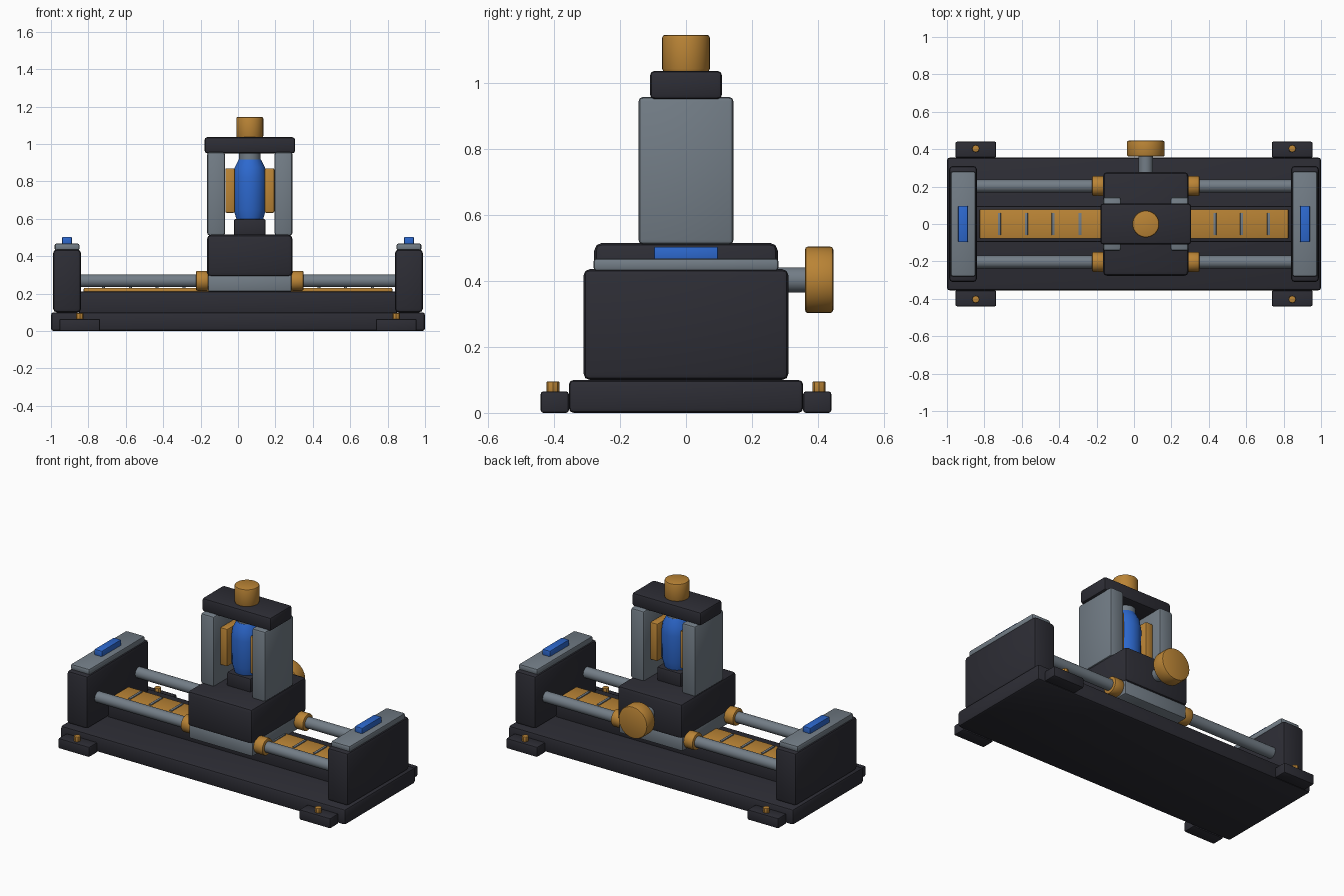
import bpy
import bmesh
import math
from mathutils import Matrix

cube = bpy.data.objects.get("Cube")
if cube:
    bpy.data.objects.remove(cube, do_unlink=True)


def material(name, color):
    m = bpy.data.materials.new(name)
    m.use_nodes = True
    m.diffuse_color = (*color, 1)
    m.node_tree.nodes["Principled BSDF"].inputs["Base Color"].default_value = (*color, 1)
    return m


DARK = material("charcoal", (0.026, 0.026, 0.035))
STEEL = material("steel grey", (0.17, 0.205, 0.24))
BRASS = material("brass", (0.49, 0.23, 0.036))
BLUE = material("blue", (0.026, 0.14, 0.62))


def finish(name, bm, mat):
    bmesh.ops.recalc_face_normals(bm, faces=bm.faces)
    mesh = bpy.data.meshes.new(name)
    bm.to_mesh(mesh)
    bm.free()
    mesh.materials.append(mat)
    ob = bpy.data.objects.new(name, mesh)
    bpy.context.collection.objects.link(ob)
    bpy.ops.object.select_all(action="DESELECT")
    ob.select_set(True)
    bpy.context.view_layer.objects.active = ob
    bpy.ops.object.shade_smooth_by_angle(angle=math.radians(32))
    return ob


def bevel(bm, edges, width, segments=2):
    if width:
        bmesh.ops.bevel(bm, geom=edges, offset=width, segments=segments,
                        profile=0.5, affect="EDGES", clamp_overlap=True)


def box(name, xs, ys, zs, mat, width=0.01):
    """Bevelled box given by its extent on each axis."""
    bm = bmesh.new()
    bmesh.ops.create_cube(bm, size=1)
    for v in bm.verts:
        for axis, (low, high) in enumerate((xs, ys, zs)):
            v.co[axis] = low if v.co[axis] < 0 else high
    bevel(bm, bm.edges[:], width)
    return finish(name, bm, mat)


def rod(name, axis, start, length, radius, mat, sides=32, width=0.0):
    """Cylinder from a start point along an axis, with bevelled rims."""
    bm = bmesh.new()
    bmesh.ops.create_cone(bm, cap_ends=True, segments=sides,
                          radius1=radius, radius2=radius, depth=length)
    rims = [e for e in bm.edges if any(len(f.verts) > 4 for f in e.link_faces)]
    bevel(bm, rims, width)
    turn = {"x": Matrix.Rotation(math.pi / 2, 4, "Y"),
            "y": Matrix.Rotation(-math.pi / 2, 4, "X"),
            "z": Matrix.Identity(4)}[axis]
    place = Matrix.Translation(start) @ turn @ Matrix.Translation((0, 0, length / 2))
    bm.transform(place)
    return finish(name, bm, mat)


def lathe(name, center, profile, mat, sides=16):
    """Closed solid turned about a vertical axis from (radius, height) pairs."""
    bm = bmesh.new()
    rings = []
    for r, z in profile:
        rings.append([bm.verts.new((center[0] + r * math.cos(a), center[1] + r * math.sin(a), z))
                      for a in (math.tau * (i + 0.5) / sides for i in range(sides))])
    for low, high in zip(rings, rings[1:]):
        for i in range(sides):
            j = (i + 1) % sides
            bm.faces.new((low[i], low[j], high[j], high[i]))
    bm.faces.new(rings[0])
    bm.faces.new(rings[-1])
    return finish(name, bm, mat)


def span(center, half):
    return center - half, center + half


SIDES = (("right", -1), ("left", 1))
ENDS = (("front", -1), ("back", 1))
CX = 0.063  # carriage centre

# Base, bed and rack
box("base_plate", (-1, 1), span(0, 0.355), (0, 0.1), DARK, 0.015)
box("center_bed", span(0, 0.85), span(0, 0.097), (0.09, 0.21), DARK, 0.008)
box("rack_strip", span(0, 0.825), span(0, 0.078), (0.205, 0.23), BRASS, 0.005)
for i in range(11):
    box(f"rack_mark_{i + 1}", span(-0.72 + 0.144 * i, 0.008), span(0, 0.06),
        (0.225, 0.236), STEEL, 0.002)

# Mounting feet with screws
for s_name, s in SIDES:
    for e_name, e in ENDS:
        box(f"{e_name}_{s_name}_foot", span(s * 0.846, 0.109), span(e * 0.3975, 0.0425),
            (0, 0.065), DARK, 0.008)
        rod(f"{e_name}_{s_name}_screw", "z", (s * 0.846, e * 0.403, 0.055),
            0.04, 0.02, BRASS, 8, 0.003)

# End blocks with caps and blue inserts
for s_name, s in SIDES:
    box(f"{s_name}_end_block", span(s * 0.914, 0.074), span(0, 0.31),
        (0.1, 0.435), DARK, 0.018)
    box(f"{s_name}_end_cap", span(s * 0.914, 0.066), span(0, 0.28),
        (0.43, 0.468), STEEL, 0.01)
    box(f"{s_name}_end_insert", span(s * 0.914, 0.026), span(0, 0.097),
        (0.46, 0.503), BLUE, 0.004)

# Guide rails and bushings
for e_name, e in ENDS:
    rod(f"{e_name}_rail", "x", (-0.86, e * 0.203, 0.268), 1.72, 0.034, STEEL)
    for s_name, s in SIDES:
        start = CX + s * 0.255 - 0.033
        rod(f"{e_name}_{s_name}_bushing", "x", (start, e * 0.203, 0.268),
            0.066, 0.053, BRASS, 32, 0.008)

# Carriage
box("carriage_plate", span(CX, 0.224), span(0, 0.265), (0.21, 0.3), STEEL, 0.01)
box("carriage_block", span(CX, 0.229), span(0, 0.278), (0.29, 0.515), DARK, 0.024)

# Rear adjustment knob
rod("rear_knob_shaft", "y", (CX, 0.25, 0.403), 0.13, 0.038, STEEL)
rod("rear_knob", "y", (CX, 0.36, 0.403), 0.086, 0.101, BRASS, 32, 0.01)

# Tower columns and side pads
for s_name, s in SIDES:
    box(f"{s_name}_column", span(CX + s * 0.18, 0.048), span(0, 0.144),
        (0.51, 0.957), STEEL, 0.014)
    box(f"{s_name}_pad", span(CX + s * 0.105, 0.026), span(0, 0.085),
        (0.632, 0.87), BRASS, 0.008)

# Spindle body between the columns
box("spindle_foot", span(CX, 0.085), span(0, 0.085), (0.505, 0.6), DARK, 0.012)
lathe("spindle_body", (CX, 0), [(0.072, 0.595), (0.088, 0.65), (0.09, 0.82),
                                (0.082, 0.875), (0.06, 0.918)], BLUE)
rod("spindle_neck", "z", (CX, 0, 0.91), 0.05, 0.058, STEEL)

# Tower cap and top knob
box("tower_cap", span(CX, 0.242), span(0, 0.109), (0.95, 1.036), DARK, 0.014)
rod("top_knob", "z", (CX, 0, 1.033), 0.112, 0.072, BRASS, 32, 0.009)
